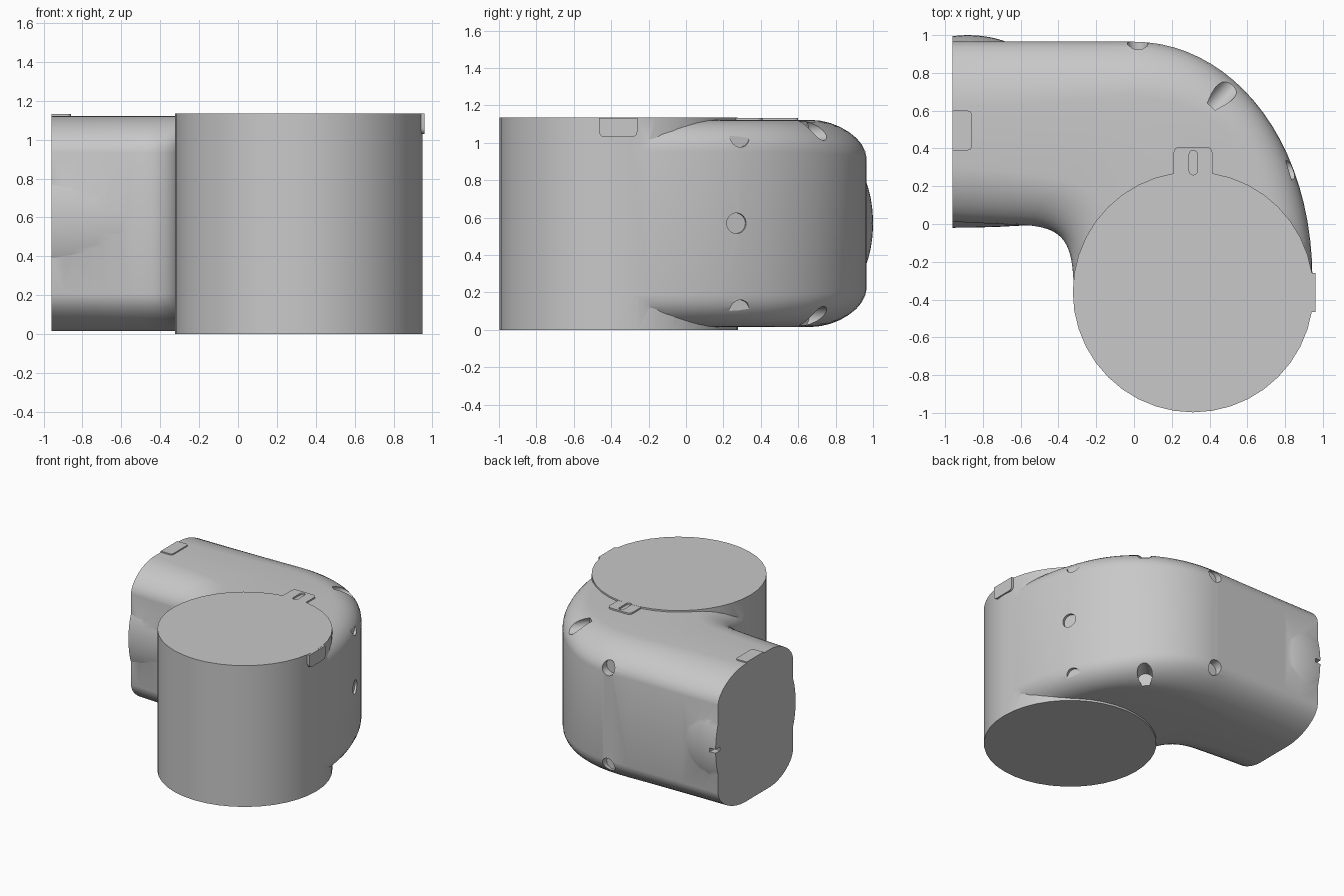
import bpy, bmesh, math
from mathutils import Vector, Matrix
from mathutils.geometry import interpolate_bezier

cube = bpy.data.objects.get("Cube")
if cube:
    bpy.data.objects.remove(cube, do_unlink=True)

COLOUR = (0.58, 0.58, 0.58, 1)
grey = bpy.data.materials.new("casing grey")
grey.use_nodes = True
grey.diffuse_color = COLOUR
grey.node_tree.nodes["Principled BSDF"].inputs["Base Color"].default_value = COLOUR

CENTRE = Vector((0.313, -0.36, 0.0))
RADIUS = 0.637
TOP = 1.135
END = -0.96


def make(name, bm):
    bmesh.ops.recalc_face_normals(bm, faces=bm.faces[:])
    mesh = bpy.data.meshes.new(name)
    bm.to_mesh(mesh)
    bm.free()
    mesh.materials.append(grey)
    obj = bpy.data.objects.new(name, mesh)
    bpy.context.collection.objects.link(obj)
    return obj


def cylinder(name, matrix, radius, depth, sides=24):
    bm = bmesh.new()
    bmesh.ops.create_cone(bm, cap_ends=True, segments=sides, radius1=radius,
                          radius2=radius, depth=depth, matrix=matrix)
    return make(name, bm)


def box(name, lo, hi, axis=2, bevel=0.0, chosen=lambda d: True):
    """Box between two corners, with the chosen edges along one axis rounded."""
    lo, hi = Vector(lo), Vector(hi)
    middle = (lo + hi) / 2
    bm = bmesh.new()
    bmesh.ops.create_cube(bm, size=1, matrix=Matrix.Translation(middle)
                          @ Matrix.Diagonal((*(hi - lo), 1)))
    if bevel:
        edges = [e for e in bm.edges
                 if abs((e.verts[0].co - e.verts[1].co).normalized()[axis]) > 0.9
                 and chosen((e.verts[0].co + e.verts[1].co) / 2 - middle)]
        bmesh.ops.bevel(bm, geom=edges, offset=bevel, segments=4, profile=0.5, affect='EDGES')
    return make(name, bm)


def ellipsoid(name, centre, radii):
    bm = bmesh.new()
    bmesh.ops.create_uvsphere(bm, u_segments=48, v_segments=32, radius=1,
                              matrix=Matrix.Translation(centre) @ Matrix.Diagonal((*radii, 1)))
    return make(name, bm)


def boolean(target, tool, operation):
    mod = target.modifiers.new(tool.name, 'BOOLEAN')
    mod.object, mod.operation, mod.solver = tool, operation, 'EXACT'
    bpy.context.view_layer.objects.active = target
    bpy.ops.object.modifier_apply(modifier=mod.name)
    bpy.data.objects.remove(tool, do_unlink=True)


def section(inner, outer, bend):
    """Rounded rectangle between two plan points; its outer corners tighten in the bend."""
    low, high, steps = 0.016, 1.122, 8
    along = (outer - inner).normalized()
    ring = []
    for corner in range(4):
        is_outer, is_top = corner in (0, 3), corner < 2
        inset = 0.34 - 0.14 * bend if is_outer else 0.29
        rise = 0.2 - 0.03 * bend if is_outer else 0.19
        power = 2 / (1.8 + 0.2 * bend)
        base = outer - along * inset if is_outer else inner + along * inset
        z = high - rise if is_top else low + rise
        for i in range(steps + 1):
            a = math.radians(90) * (corner + i / steps)
            c = math.copysign(abs(math.cos(a)) ** power, math.cos(a))
            s = math.copysign(abs(math.sin(a)) ** power, math.sin(a))
            p = base + along * inset * c
            ring.append(Vector((p.x, p.y, z + rise * s)))
    return ring


STRAIGHT, CURVED = 6, 22


def path(start, *controls):
    """Straight run followed by a Bezier bend."""
    start = Vector((*start, 0))
    bend = interpolate_bezier(*[Vector((*c, 0)) for c in controls], CURVED)
    return [start.lerp(bend[0], i / STRAIGHT) for i in range(STRAIGHT)] + bend


# Elbow casing: rounded section swept from the open end round to the drum
inner_path = path((END, 0.012), (-0.55, -0.008), (-0.35, -0.03), (-0.32, -0.12), (-0.318, -0.4))
outer_path = path((END, 0.965), (0.0, 0.965), (0.5, 0.965), (0.945, 0.47), (0.945, -0.3))
bm = bmesh.new()
rings = []
for n, (a, b) in enumerate(zip(inner_path, outer_path)):
    t = min(1, max(0, (n - STRAIGHT) / (CURVED * 0.6)))
    rings.append([bm.verts.new(p) for p in section(a, b, t * t * (3 - 2 * t))])
for r1, r2 in zip(rings, rings[1:]):
    for i in range(len(r1)):
        j = (i + 1) % len(r1)
        bm.faces.new((r1[i], r1[j], r2[j], r2[i]))
bm.faces.new(rings[0])
bm.faces.new(rings[-1])
casing = make("elbow_casing", bm)

# Swellings on both walls near the open end
boolean(casing, ellipsoid("back_swelling", (END + 0.08, 0.8, 0.57), (0.36, 0.2, 0.385)), 'UNION')
boolean(casing, ellipsoid("front_swelling", (END, 0.13, 0.58), (0.95, 0.15, 0.31)), 'UNION')
boolean(casing, box("end_trim", (-3, -1, -1), (END, 2, 2)), 'DIFFERENCE')

# Drum joint
drum = cylinder("drum", Matrix.Translation(CENTRE + Vector((0, 0, TOP / 2))), RADIUS, TOP, 40)
boolean(casing, drum, 'UNION')

# Screw pockets bored horizontally into the outer wall: x, y, heading, depth, heights
pockets = [
    (0.02, 0.97, 90, 0.14, (0.18, 0.955)),
    (0.492, 0.708, 47, 0.24, (0.07, 1.068)),
    (0.90, 0.31, 17, 0.17, (0.105, 1.032)),
    (0.90, 0.285, 17, 0.14, (0.57,)),
]
for x, y, heading, depth, heights in pockets:
    turn = Matrix.Rotation(math.radians(heading), 4, 'Z') @ Matrix.Rotation(math.pi / 2, 4, 'Y')
    for z in heights:
        bore = cylinder("pocket", Matrix.Translation((x, y, z)) @ turn, 0.055, depth)
        boolean(casing, bore, 'DIFFERENCE')

# Small notch in the rim of the open end
boolean(casing, box("notch", (END - 0.1, 0.94, 0.55), (END + 0.05, 1.1, 0.58)), 'DIFFERENCE')

# Key tab on the top beside the drum, with a rounded slot
tab = box("top_tab", (0.21, 0.2, 1.05), (0.415, 0.408, TOP - 0.001), 2, 0.03, lambda d: d.y > 0)
slot = box("slot", (0.292, 0.26, 1.12), (0.335, 0.39, 1.2), 2, 0.021)
boolean(casing, tab, 'UNION')
boolean(casing, slot, 'DIFFERENCE')

# Key tab on the drum side and locating pad on the open end
side_tab = box("side_tab", (0.9, -0.465, 1.03), (0.96, -0.26, TOP - 0.001), 0, 0.03, lambda d: d.z < 0)
end_pad = box("end_pad", (END, 0.39, 1.1), (-0.86, 0.6, 1.132), 2, 0.02, lambda d: d.x > 0)

for obj in (casing, side_tab, end_pad):
    bpy.ops.object.select_all(action='DESELECT')
    obj.select_set(True)
    bpy.context.view_layer.objects.active = obj
    bpy.ops.object.shade_smooth_by_angle(angle=math.radians(30))
